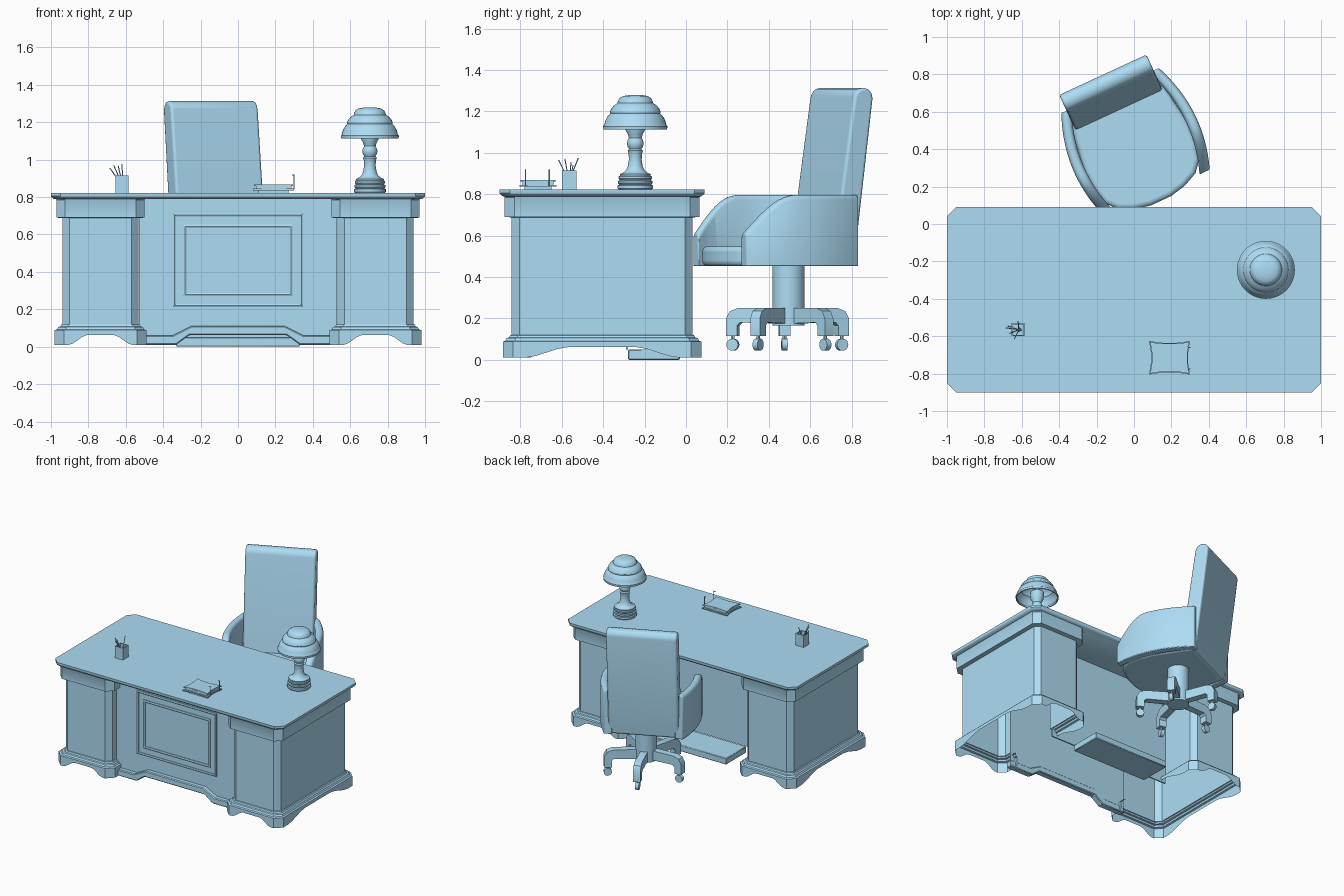
import bpy, bmesh, math
from mathutils import Vector, Matrix

if "Cube" in bpy.data.objects:
    bpy.data.objects.remove(bpy.data.objects["Cube"])

blue = bpy.data.materials.new("blue")
blue.diffuse_color = (.42, .72, .91, 1)
blue.use_nodes = True
blue.node_tree.nodes["Principled BSDF"].inputs["Base Color"].default_value = blue.diffuse_color

def make(name, verts, faces, smooth=True, bevel=0, segs=3, mat=None, drop=None):
    me = bpy.data.meshes.new(name)
    me.from_pydata([tuple(v) for v in verts], [], faces)
    bm = bmesh.new()
    bm.from_mesh(me)
    bmesh.ops.recalc_face_normals(bm, faces=bm.faces)
    if drop:
        bmesh.ops.delete(bm, geom=[f for f in bm.faces if drop(f.calc_center_median())], context='FACES')
    bm.to_mesh(me)
    bm.free()
    me.materials.append(blue)
    if smooth:
        me.shade_smooth()
        me.set_sharp_from_angle(angle=math.radians(32))
    ob = bpy.data.objects.new(name, me)
    bpy.context.collection.objects.link(ob)
    if mat:
        ob.matrix_world = mat
    if bevel:
        m = ob.modifiers.new("bevel", 'BEVEL')
        m.width, m.segments, m.limit_method = bevel, segs, 'ANGLE'
    return ob

def loft(name, rings, cap0=True, cap1=True, **kw):
    n = len(rings[0])
    verts = [v for r in rings for v in r]
    faces = [(k*n+i, k*n+(i+1) % n, (k+1)*n+(i+1) % n, (k+1)*n+i)
             for k in range(len(rings)-1) for i in range(n)]
    if cap0:
        faces.append(tuple(range(n)))
    if cap1:
        faces.append(tuple(range(len(verts)-n, len(verts))))
    return make(name, verts, faces, **kw)

def prism(name, pts, a, b, axis='z', **kw):
    put = {'x': lambda p, d: (d, p[0], p[1]), 'y': lambda p, d: (p[0], d, p[1]),
           'z': lambda p, d: (p[0], p[1], d)}[axis]
    return loft(name, [[put(p, a) for p in pts], [put(p, b) for p in pts]], **kw)

def lathe(name, prof, centre=(0, 0), n=40, caps=(True, True), **kw):
    rings = [[(centre[0]+r*math.cos(i*math.tau/n), centre[1]+r*math.sin(i*math.tau/n), z)
              for i in range(n)] for r, z in prof]
    return loft(name, rings, *caps, **kw)

def rod(name, p, q, r, n=8, **kw):
    p, q = Vector(p), Vector(q)
    rot = (q-p).to_track_quat('Z', 'Y').to_matrix()
    c = [rot @ Vector((r*math.cos(i*math.tau/n), r*math.sin(i*math.tau/n), 0)) for i in range(n)]
    return loft(name, [[p+v for v in c], [q+v for v in c]], **kw)

def chamfered(x0, x1, y0, y1, c):
    return [(x0+c, y0), (x1-c, y0), (x1, y0+c), (x1, y1-c),
            (x1-c, y1), (x0+c, y1), (x0, y1-c), (x0, y0+c)]

def rect(x0, x1, y0, y1):
    return [(x0, y0), (x1, y0), (x1, y1), (x0, y1)]

# Desk top with clipped corners
loft("desk_top", [[(x, y, z) for x, y in chamfered(-1+d, 1-d, -.9+d, .09-d, .05)]
                  for z, d in ((.79, .015), (.8, .003), (.805, 0), (.822, 0))])

# Pedestals: arched plinth, body and frieze, open towards the hollow centre
def ped_ring(s, d, z, arch=False, n=16):
    p = chamfered(.49+d, .98-d, -.885+d, .075-d, .05-.3*d)
    out = []
    for i in range(0, 8, 2):
        a, b = Vector(p[i]), Vector(p[i+1])
        for k in range(n+1):
            t = k/n
            u = min(1, max(0, (min(t, 1-t)-.06)/.26))
            h = .01+.052*u*u*(3-2*u) if arch else z
            v = a.lerp(b, t)
            out.append((s*v.x, v.y, h))
    return out

def hollow(c):
    return abs(c.x) < .54 and -.74 < c.y < -.3

for s, side in ((-1, "left"), (1, "right")):
    loft(side+"_plinth", [ped_ring(s, 0, 0, True)] + [ped_ring(s, d, z) for d, z in
         ((0, .088), (.012, .092), (.018, .105), (.03, .108), (.035, .118), (.043, .12))],
         False, False, drop=hollow)
    loft(side+"_pedestal_body", [ped_ring(s, .043, .118), ped_ring(s, .043, .7)], False, False, drop=hollow)
    loft(side+"_frieze", [ped_ring(s, d, z) for d, z in
         ((.043, .688), (.009, .69), (.009, .785), (.002, .797))], False, False, drop=hollow)

# Front panel, its mouldings and the shaped bottom rail
low = [(-.53, .01), (-.33, .01), (-.26, .062), (.26, .062), (.33, .01), (.53, .01)]
prism("front_panel", low + [(.53, .795), (-.53, .795)], -.76, -.75, 'y')
up = [(.53, .06), (.35, .06), (.25, .11), (-.25, .11), (-.35, .06), (-.53, .06)]
prism("bottom_rail", low + up, -.795, -.745, 'y', bevel=.006, segs=1)

def moulding(name, x, z0, z1, w, y):
    steps = ((0, -.759), (0, y), (w*.5, y-.004), (w, y), (w, -.759))
    loft(name, [[(px, yy, pz) for px, pz in rect(-x+d, x-d, z0+d, z1-d)] for d, yy in steps],
         False, False)

moulding("outer_moulding", .347, .213, .712, .016, -.768)
moulding("inner_moulding", .292, .27, .652, .018, -.768)

# Knee space back wall and foot board
prism("knee_panel", rect(-.53, .53, .05, .795), -.29, -.28, 'y')
prism("foot_board", rect(-.33, .33, -.28, -.03), 0, .05, bevel=.004, segs=1)

# Lamp
lc = (.705, -.245)
lathe("lamp_base", [(.08, .822), (.085, .828), (.085, .842), (.077, .846), (.083, .853), (.083, .864),
      (.075, .868), (.08, .875), (.08, .885), (.074, .889), (.075, .897), (.06, .903),
      (.045, .915), (.036, .935), (.031, .965), (.032, .995), (.037, 1.01), (.03, 1.018),
      (.037, 1.03), (.041, 1.045), (.037, 1.06), (.031, 1.072), (.036, 1.09), (.047, 1.11), (.05, 1.16)], lc)
lathe("lamp_shade", [(.144, 1.125), (.146, 1.113), (.154, 1.113), (.155, 1.128), (.15, 1.134), (.145, 1.155),
      (.133, 1.178), (.12, 1.19), (.122, 1.198), (.118, 1.21), (.105, 1.227), (.086, 1.24),
      (.084, 1.25), (.076, 1.264), (.06, 1.274), (.03, 1.279), (.002, 1.28)], lc, caps=(False, True))

# Pen holder (open box) and pens
loft("pen_cup", [[(x, y, z) for x, y in rect(-.655+d, -.585-d, -.6+d, -.53-d)]
                 for d, z in ((0, .822), (0, .915), (.007, .915), (.007, .83))])
for i, (dx, dy, z) in enumerate(((-.065, .01, .955), (-.045, -.02, .97), (.0, .045, .975),
                                 (-.02, -.05, .965), (-.055, .02, .94))):
    rod(f"pen_{i}", (-.615-dx*.2, -.565-dy*.2, .84), (-.62+dx, -.565+dy, z), .0027)

# Desk tray: two plates with curved-in edges, a stack between, small posts
def plate(x0, x1, y0, y1, k=.012, n=8):
    c, out = [Vector(p) for p in rect(x0, x1, y0, y1)], []
    mid = Vector(((x0+x1)/2, (y0+y1)/2))
    for i in range(4):
        a, b = c[i], c[(i+1) % 4]
        inward = (mid-(a+b)/2).normalized()
        out += [a.lerp(b, j/n)+inward*k*math.sin(math.pi*j/n) for j in range(n)]
    return out

prism("tray_foot", rect(.11, .27, -.78, -.65), .822, .838)
prism("tray_bottom", plate(.08, .3, -.805, -.625), .836, .845)
prism("tray_stack", rect(.095, .285, -.79, -.64), .844, .86)
prism("tray_top", plate(.085, .295, -.8, -.63), .859, .868)
for i, y in enumerate((-.775, -.66)):
    rod(f"tray_post_{i}", (.3, y, .84), (.3, y, .92), .003)
    rod(f"tray_hook_{i}", (.303, y, .918), (.288, y, .918), .003)

# Swivel chair, built in its own frame and turned
chair = Matrix.Translation((-.02, .48, 0)) @ Matrix.Rotation(math.radians(24.8), 4, 'Z')

half = [(.255, .24), (.28, .1), (.305, -.07), (.3, -.19), (.28, -.275), (.23, -.335), (.15, -.372), (.06, -.392)]
prism("seat", half + [(-x, y) for x, y in reversed(half)], .452, .548, mat=chair, bevel=.025, segs=4)

prism("backrest", [(.13, .455), (.25, .455), (.35, 1.262), (.345, 1.29), (.325, 1.308), (.3, 1.314),
                   (.275, 1.308), (.255, 1.29), (.247, 1.262)], -.257, .257, 'x',
      mat=chair, bevel=.014)

def arm_top(y):
    u = min(1, max(0, (y+.35)/.25))
    return .61 + .186*math.sin(u*math.pi/2)

for s, side in ((-1, "left"), (1, "right")):
    rings = []
    for k in range(25):
        y = -.35 + .607*k/24
        o = .286 + .072*(1-((y+.07)/.33)**2)
        i, t = o-.06, arm_top(y)
        rings.append([(s*x, y, z) for x, z in ((i, .452), (i, t-.025), (i+.007, t-.008), (i+.02, t),
                      (o-.02, t), (o-.007, t-.008), (o, t-.025), (o, .452))])
    loft(side+"_armrest", rings, mat=chair, bevel=.008, segs=2)

# Column and five-star foot with casters
foot = Matrix.Translation((.0, .495, 0))
lathe("chair_column", [(.078, .165), (.078, .46)], n=24, mat=foot)
for k in range(5):
    m = foot @ Matrix.Rotation(math.radians(112+72*k), 4, 'Z')
    prism(f"chair_leg_{k}", [(.25, .165), (.25, .115), (.305, .115), (.305, .2), (.285, .235), (.245, .25),
                             (.03, .25), (.03, .175), (.235, .18)], -.027, .027, 'y', mat=m)
    rod(f"caster_stem_{k}", (.277, 0, .07), (.277, 0, .12), .009, mat=m)
    rod(f"caster_wheel_{k}", (.277, -.014, .073), (.277, .014, .073), .029, 20, mat=m)
